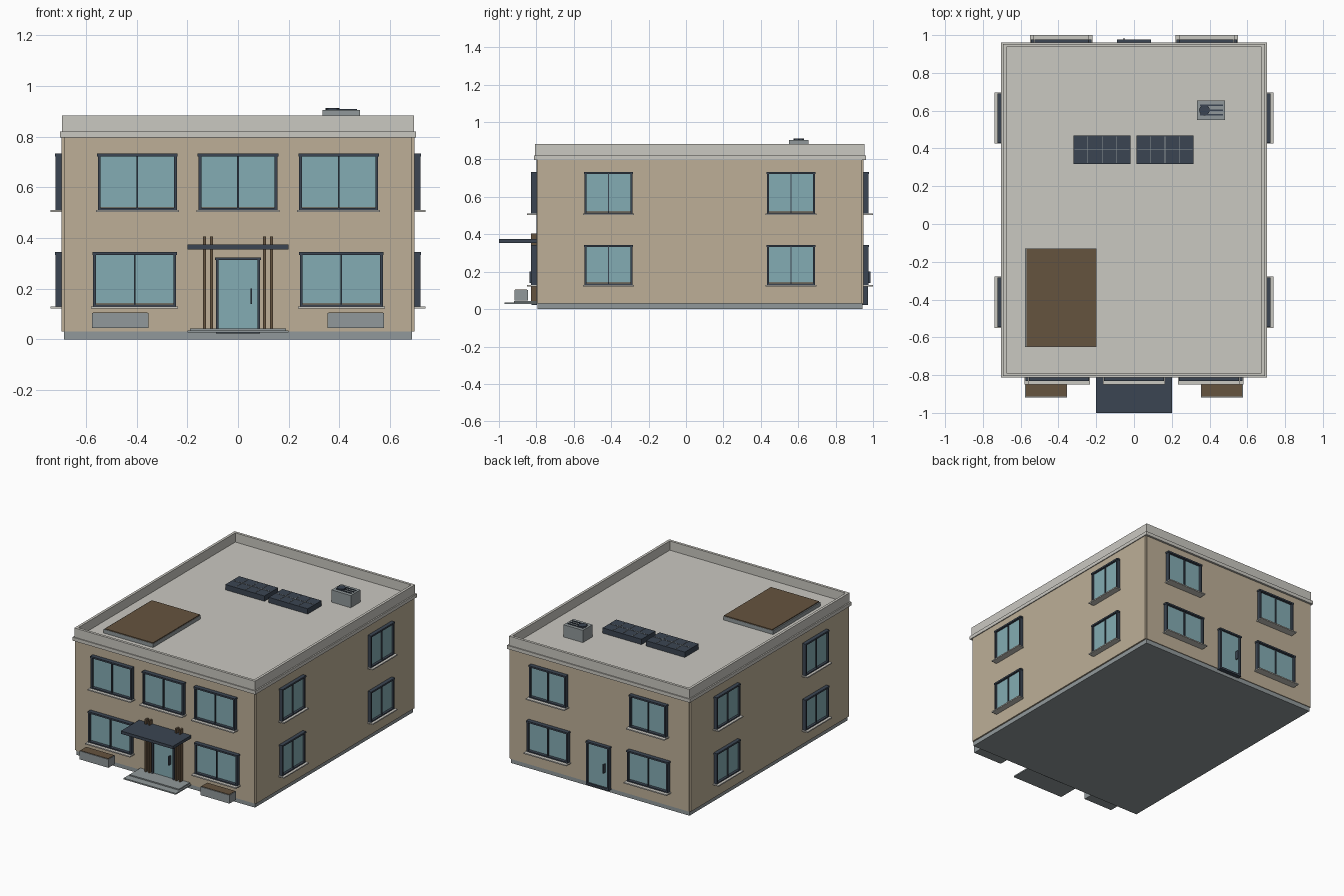
import bpy, bmesh, math
from mathutils import Matrix, Vector

if "Cube" in bpy.data.objects:
    bpy.data.objects.remove(bpy.data.objects["Cube"])

def srgb(h):
    c = [int(h[i:i + 2], 16) / 255 for i in (0, 2, 4)]
    return [v / 12.92 if v <= 0.04045 else ((v + 0.055) / 1.055) ** 2.4 for v in c] + [1]

MATS = {}
for name, h in (("tan_wall", "BDAF97"), ("pale_stone", "CAC8C1"), ("concrete_grey", "91999B"),
                ("dark_frame", "3B4552"), ("teal_glass", "84ACB3"), ("brown_wood", "65533F")):
    m = bpy.data.materials.new(name)
    m.diffuse_color = srgb(h)
    m.use_nodes = True
    m.node_tree.nodes["Principled BSDF"].inputs["Base Color"].default_value = m.diffuse_color
    MATS[name] = m

def part(name, boxes, mat, xf=Matrix()):
    """One object made of boxes, each (x0, x1, y0, y1, z0, z1)."""
    bm = bmesh.new()
    for x0, x1, y0, y1, z0, z1 in boxes:
        mx = (xf @ Matrix.Translation(((x0 + x1) / 2, (y0 + y1) / 2, (z0 + z1) / 2))
              @ Matrix.Diagonal((x1 - x0, y1 - y0, z1 - z0, 1)))
        bmesh.ops.create_cube(bm, size=1, matrix=mx)
    me = bpy.data.meshes.new(name)
    bm.to_mesh(me)
    bm.free()
    me.materials.append(MATS[mat])
    ob = bpy.data.objects.new(name, me)
    bpy.context.collection.objects.link(ob)
    return ob

def ring(hx, y0, y1, z0, z1, t):
    """Four boxes forming a rectangular rim of thickness t."""
    return [(-hx, hx, y0, y0 + t, z0, z1), (-hx, hx, y1 - t, y1, z0, z1),
            (-hx, -hx + t, y0 + t, y1 - t, z0, z1), (hx - t, hx, y0 + t, y1 - t, z0, z1)]

YF, YB, XW = -0.80, 0.948, 0.697      # wall planes

# Shell of the building
part("plinth", [(-.687, .687, YF + .005, YB - .005, 0, .03)], "concrete_grey")
part("walls", [(-.687, .687, YF, YB, .03, .80)], "tan_wall")
part("side_walls", [(s * .692 - .005, s * .692 + .005, YF + .006, YB - .006, .03, .80)
                    for s in (-1, 1)], "tan_wall")
part("roof_deck", [(-.68, .68, YF, YB, .80, .82)], "pale_stone")
part("cornice", ring(.703, -.813, .962, .796, .82, .05), "pale_stone")
part("parapet", ring(.694, -.806, .954, .82, .884, .018), "pale_stone")

# Wall frames: local x along the wall, local -y outward, origin on the wall
def wall(x, y, deg):
    return Matrix.Translation((x, y, 0)) @ Matrix.Rotation(math.radians(deg), 4, 'Z')

FRONT, BACK = wall(0, YF, 0), wall(0, YB, 180)
RIGHT, LEFT = wall(XW, 0, 90), wall(-XW, 0, -90)

def window(name, xf, c, hw, z0, z1, out, sill):
    t = .011
    a, b = c - hw, c + hw
    part(name + "_glass", [(a + t, b - t, -.012, .004, z0 + t, z1 - t)], "teal_glass", xf)
    part(name + "_frame", [(a, a + t, -out, .004, z0, z1 - t), (b - t, b, -out, .004, z0, z1 - t),
                           (a - .003, b + .003, -out - .002, .004, z1 - t, z1),
                           (a + t, b - t, -out, .004, z0, z0 + t * .7),
                           (c - .003, c + .003, -out * .8, .004, z0 + t * .7, z1 - t)],
         "dark_frame", xf)
    part(name + "_sill", [(a - .008, b + .008, -sill, .004, z0 - .008, z0)], "pale_stone", xf)

UP, LOW = (.51, .733), (.13, .344)
for i, c in enumerate((-.397, 0, .397)):
    window(f"front_upper_window_{i}", FRONT, c, .156, *UP, .028, .05)
for s in (-1, 1):
    window("front_lower_window", FRONT, s * .408, .164, *LOW, .028, .05)
    window("back_upper_window", BACK, s * .385, .14, *UP, .028, .052)
    window("back_lower_window", BACK, s * .385, .157, *LOW, .028, .052)
for tag, xf, s in (("right", RIGHT, 1), ("left", LEFT, -1)):
    for c in (-.414, .561):
        window(tag + "_upper_window", xf, s * c, .128, *UP, .024, .042)
        window(tag + "_lower_window", xf, s * c, .128, *LOW, .024, .042)

# Doors
for tag, xf in (("front", FRONT), ("back", BACK)):
    part(tag + "_door_glass", [(-.077, .077, -.014, .004, .035, .312)], "teal_glass", xf)
    part(tag + "_door_frame", [(-.087, -.076, -.026, .004, .022, .312),
                               (.076, .087, -.026, .004, .022, .312),
                               (-.09, .09, -.028, .004, .312, .323),
                               (-.087, .087, -.026, .004, .022, .036)], "dark_frame", xf)
    part(tag + "_door_handle", [(.049, .055, -.038, -.012, .14, .2)], "dark_frame", xf)

# Entrance canopy, timber fins and steps
part("canopy", [(-.2, .2, -1.0, YF, .354, .374)], "dark_frame")
part("timber_fins", [(s * c - .006, s * c + .006, -.83, YF, .04, .405)
                     for s in (-1, 1) for c in (.104, .132)], "brown_wood")
part("entrance_steps", [(-.2, .2, -.97, YF, .026, .035), (-.19, .19, -.92, YF, .035, .043)],
     "concrete_grey")

# Front planters with soil plates
for s in (-1, 1):
    a, b = sorted((s * .354, s * .577))
    part("planter", [(a, b, -.918, -.845, .045, .103)], "concrete_grey")
    part("planter_soil", [(a + .004, b - .004, -.914, -.849, .1, .106)], "brown_wood")

# Roof garden bed
part("roof_bed", [(-.578, -.198, -.65, -.13, .82, .846)], "concrete_grey")
part("roof_bed_soil", [(-.57, -.2, -.648, -.132, .844, .852)], "brown_wood")

# Solar panels with grid lines
for x0 in (-.319, .014):
    x1 = x0 + .3
    part("solar_panel", [(x0, x1, .317, .468, .82, .857)], "dark_frame")
    lines = [(x0 + .3 * k / 4 - .0015, x0 + .3 * k / 4 + .0015, .322, .463, .855, .859)
             for k in (1, 2, 3)]
    lines.append((x0 + .005, x1 - .005, .391, .394, .855, .859))
    part("solar_panel_grid", lines, "concrete_grey")

# Roof cooling unit with slats and round fan
part("cooling_unit", [(.334, .482, .55, .655, .82, .905)], "concrete_grey")
part("cooling_unit_slats", [(.35, .47, y - .004, y + .004, .904, .909)
                            for y in (.578, .603, .628)], "dark_frame")
bm = bmesh.new()
bmesh.ops.create_cone(bm, cap_ends=True, segments=20, radius1=.028, radius2=.028, depth=.009,
                      matrix=Matrix.Translation((.373, .603, .9085)))
me = bpy.data.meshes.new("cooling_unit_fan")
bm.to_mesh(me)
bm.free()
me.materials.append(MATS["dark_frame"])
bpy.context.collection.objects.link(bpy.data.objects.new("cooling_unit_fan", me))
